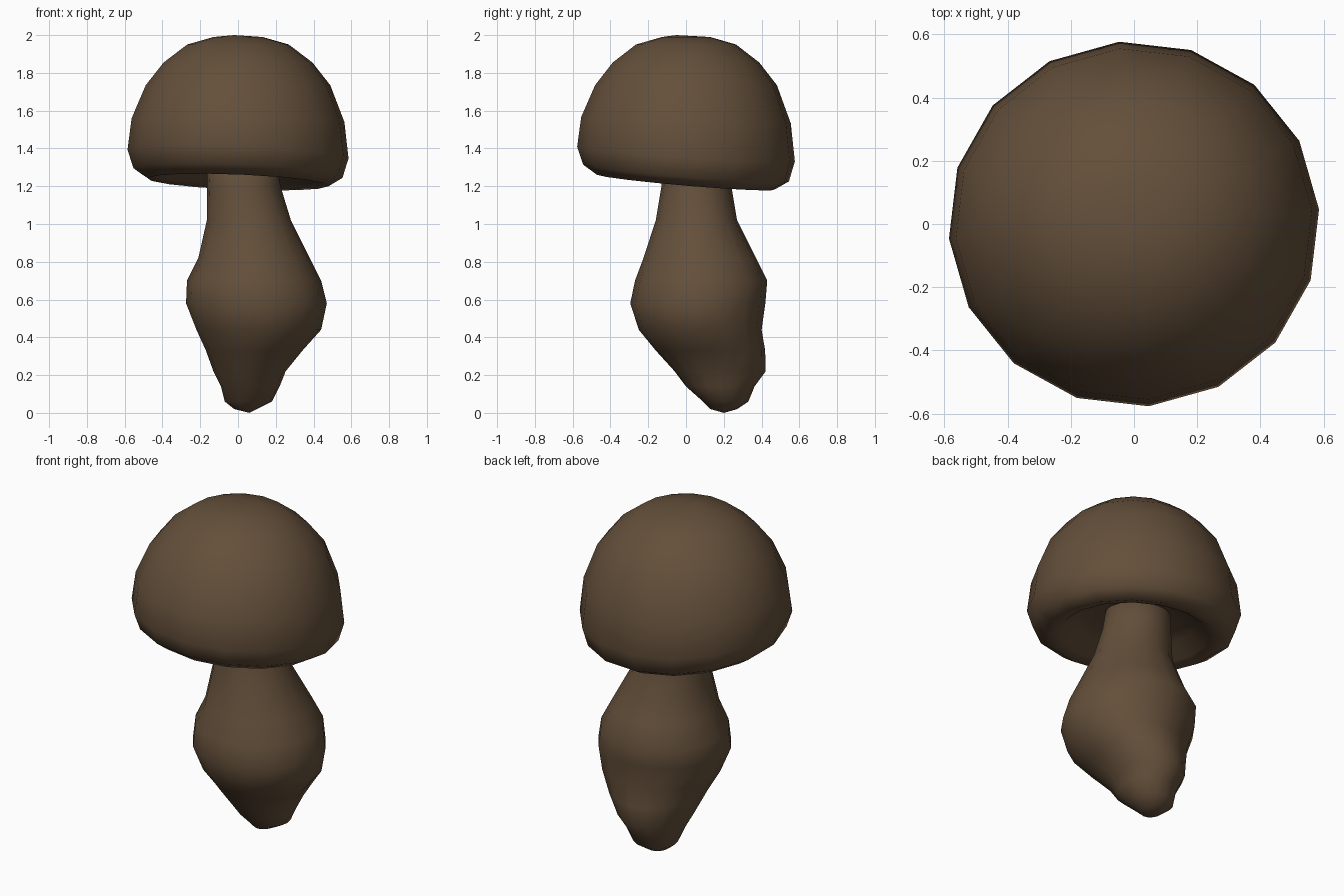
import bpy, math

if "Cube" in bpy.data.objects:
    bpy.data.objects.remove(bpy.data.objects["Cube"])

brown = bpy.data.materials.new("mushroom brown")
brown.diffuse_color = (0.127, 0.079, 0.043, 1)
brown.use_nodes = True
brown.node_tree.nodes["Principled BSDF"].inputs["Base Color"].default_value = brown.diffuse_color


def loft(name, rings, start_cap, end_cap):
    """Join equal-sized rings of points with quads, closing ends with a fan to a point."""
    n = len(rings[0])
    verts = [p for r in rings for p in r]
    faces = []
    for k in range(len(rings) - 1):
        for i in range(n):
            j = (i + 1) % n
            faces.append((k * n + i, k * n + j, (k + 1) * n + j, (k + 1) * n + i))
    a, b = len(verts), len(verts) + 1
    verts += [start_cap, end_cap]
    top = (len(rings) - 1) * n
    for i in range(n):
        j = (i + 1) % n
        faces.append((a, j, i))
        faces.append((b, top + i, top + j))
    mesh = bpy.data.meshes.new(name)
    mesh.from_pydata(verts, [], faces)
    mesh.update()
    mesh.materials.append(brown)
    for p in mesh.polygons:
        p.use_smooth = True
    obj = bpy.data.objects.new(name, mesh)
    bpy.context.collection.objects.link(obj)
    return obj


# Stem: z, left x, right x, front y, back y of each lopsided ring
stem_profile = [
    (0.02, -0.02, 0.10, 0.13, 0.27),
    (0.06, -0.07, 0.18, 0.09, 0.33),
    (0.14, -0.09, 0.22, 0.00, 0.36),
    (0.22, -0.13, 0.25, -0.06, 0.41),
    (0.33, -0.17, 0.34, -0.16, 0.41),
    (0.44, -0.22, 0.44, -0.25, 0.40),
    (0.58, -0.275, 0.47, -0.295, 0.42),
    (0.70, -0.27, 0.44, -0.27, 0.43),
    (0.82, -0.21, 0.38, -0.225, 0.37),
    (1.02, -0.165, 0.28, -0.16, 0.27),
    (1.20, -0.165, 0.225, -0.13, 0.24),
    (1.42, -0.16, 0.19, -0.11, 0.23),
]
SIDES = 16
rings = []
for z, x0, x1, y0, y1 in stem_profile:
    ring = []
    for i in range(SIDES):
        a = math.tau * i / SIDES
        # knob on the back right side of the foot
        knob = 1 + 0.14 * math.exp(-((z - 0.25) / 0.09) ** 2) * max(0, math.cos(a - 1.0)) ** 4
        ring.append(((x0 + x1) / 2 + (x1 - x0) / 2 * math.cos(a) * knob,
                     (y0 + y1) / 2 + (y1 - y0) / 2 * math.sin(a) * min(knob, 1.05), z))
    rings.append(ring)
loft("stem", rings, (0.06, 0.20, 0.0), (0.01, 0.06, 1.42))

# Cap: radius and height from the hollow underside, round the rim, up the dome
cap_profile = [
    (0.20, 1.33), (0.33, 1.31), (0.41, 1.24), (0.48, 1.222), (0.555, 1.27),
    (0.587, 1.37), (0.565, 1.55), (0.49, 1.735), (0.395, 1.855),
    (0.27, 1.95), (0.13, 1.99),
]
rings = []
for r, z in cap_profile:
    fade = max(0, min(1, (1.7 - z) / 0.4))   # only the rim is tilted
    ring = []
    for i in range(16):
        a = math.tau * i / 16 + 0.08
        x, y = r * math.cos(a), r * 0.985 * math.sin(a)
        ring.append((x, y, z - fade * (0.085 * y + 0.04 * x)))
    rings.append(ring)
loft("cap", rings, (0, 0, 1.34), (-0.02, -0.05, 2.0))
